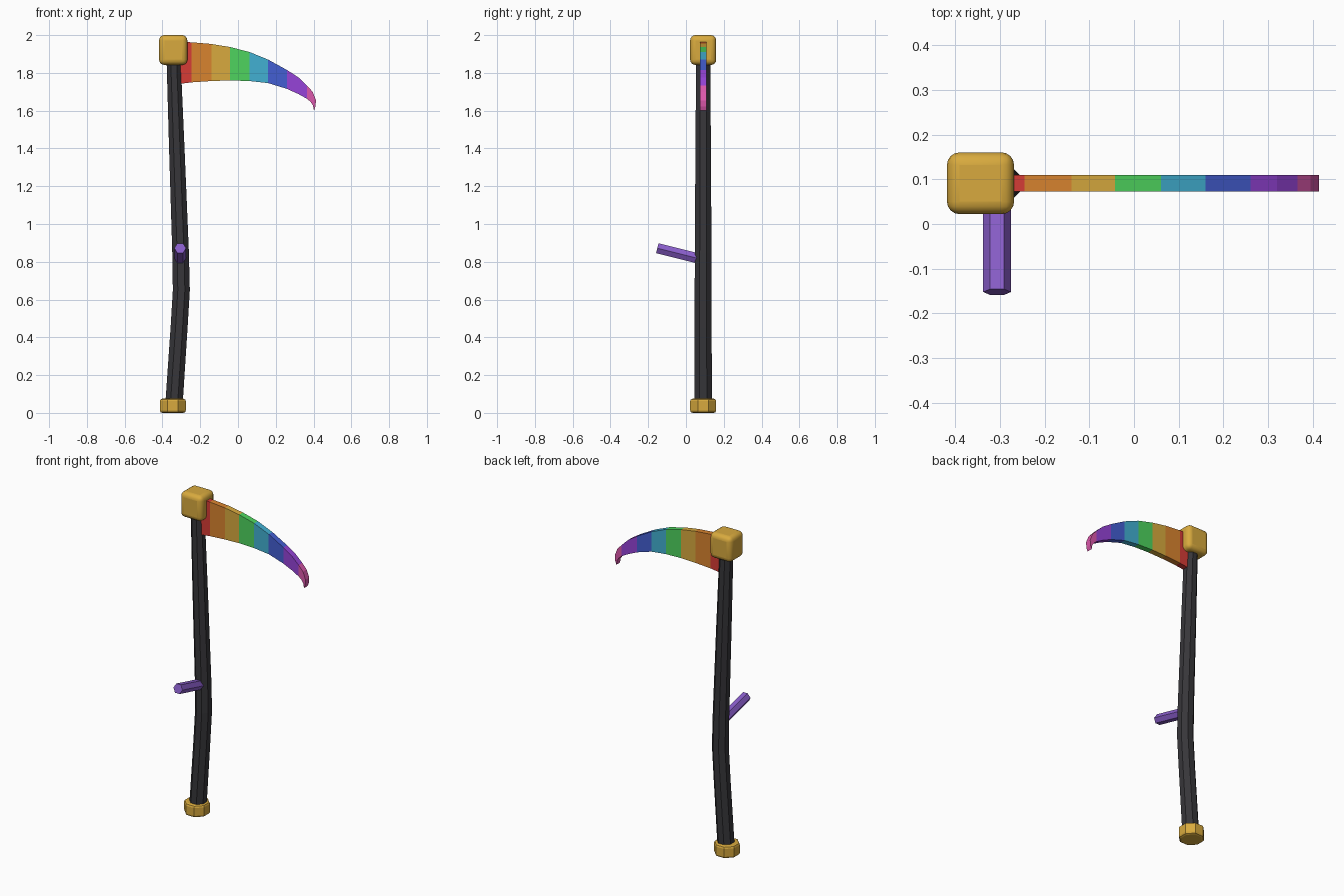
import bpy, bmesh, math
from mathutils import Matrix, Vector

cube = bpy.data.objects.get("Cube")
if cube:
    bpy.data.objects.remove(cube, do_unlink=True)

Y = 0.091  # depth of the shaft and blade


def linear(c):
    return c / 12.92 if c <= 0.04045 else ((c + 0.055) / 1.055) ** 2.4


def material(name, hex_code):
    rgb = [linear(int(hex_code[i:i + 2], 16) / 255) for i in (0, 2, 4)]
    m = bpy.data.materials.new(name)
    m.use_nodes = True
    m.diffuse_color = (*rgb, 1)
    m.node_tree.nodes["Principled BSDF"].inputs["Base Color"].default_value = (*rgb, 1)
    return m


gold = material("gold", "d8aa3e")
charcoal = material("charcoal", "37363a")
violet = material("handle violet", "8a5ecb")
red = material("red", "d63c36")
orange = material("orange", "d9842f")
green = material("green", "4ed45e")
cyan = material("cyan", "42b0d2")
blue = material("blue", "445ed2")
purple = material("purple", "9644d8")
pink = material("pink", "dc58ac")


def finish(name, bm, mats):
    bmesh.ops.recalc_face_normals(bm, faces=bm.faces)
    mesh = bpy.data.meshes.new(name)
    bm.to_mesh(mesh)
    bm.free()
    for m in mats:
        mesh.materials.append(m)
    obj = bpy.data.objects.new(name, mesh)
    bpy.context.collection.objects.link(obj)
    return obj


def loft(bm, rings):
    """Skin a list of equal vertex rings and cap both ends."""
    loops = [[bm.verts.new(p) for p in ring] for ring in rings]
    for a, b in zip(loops, loops[1:]):
        n = len(a)
        for i in range(n):
            bm.faces.new((a[i], a[(i + 1) % n], b[(i + 1) % n], b[i]))
    bm.faces.new(loops[0][::-1])
    bm.faces.new(loops[-1])


def octagon(x, z, apothem):
    r = apothem / math.cos(math.pi / 8)
    angles = [(i + 0.5) * math.pi / 4 for i in range(8)]
    return [(x + r * math.cos(a), Y + r * math.sin(a), z) for a in angles]


def bevel(obj, width, segments):
    mod = obj.modifiers.new("Bevel", "BEVEL")
    mod.width = width
    mod.segments = segments
    mod.limit_method = "ANGLE"
    mod.angle_limit = math.radians(60)


# Bent octagonal shaft: x, z, apothem
bm = bmesh.new()
path = [(-0.34, 0.03, 0.046), (-0.312, 0.45, 0.045), (-0.3, 0.65, 0.045),
        (-0.304, 0.85, 0.044), (-0.324, 1.4, 0.041), (-0.342, 1.9, 0.037)]
loft(bm, [octagon(*p) for p in path])
finish("shaft", bm, [charcoal])

# Octagonal foot cap
bm = bmesh.new()
loft(bm, [octagon(-0.345, z, 0.069) for z in (0, 0.075)])
bevel(finish("foot_cap", bm, [gold]), 0.013, 2)

# Rounded head block
bm = bmesh.new()
bmesh.ops.create_cube(bm, size=1, matrix=Matrix.Translation((-0.343, Y, 1.921))
                      @ Matrix.Diagonal((0.15, 0.138, 0.158, 1)))
head = finish("head_block", bm, [gold])
bevel(head, 0.028, 4)
bpy.context.view_layer.objects.active = head
head.select_set(True)
bpy.ops.object.shade_smooth_by_angle(angle=math.radians(40))
head.select_set(False)

# Six-sided side handle, tilted up towards its outer end
bm = bmesh.new()
inner, outer = Vector((-0.306, Y, 0.811)), Vector((-0.306, -0.152, 0.872))
axis = (outer - inner).normalized()
side = Vector((1, 0, 0))
up = side.cross(axis)
spokes = [0.031 * (side * math.cos(i * math.pi / 3) + up * math.sin(i * math.pi / 3))
          for i in range(6)]
loft(bm, [[end + s for s in spokes] for end in (inner, outer)])
finish("side_handle", bm, [violet])

# Curved blade: spine x, spine z, edge x, edge z
stations = [(-0.34, 1.964, -0.34, 1.738), (-0.245, 1.962, -0.245, 1.75),
            (-0.14, 1.953, -0.14, 1.757), (-0.043, 1.937, -0.043, 1.76),
            (0.06, 1.911, 0.06, 1.757), (0.16, 1.87, 0.16, 1.746),
            (0.26, 1.815, 0.26, 1.715), (0.32, 1.776, 0.32, 1.688),
            (0.365, 1.733, 0.365, 1.663), (0.395, 1.7, 0.385, 1.646),
            (0.413, 1.655, 0.397, 1.628), (0.41, 1.622, 0.402, 1.6)]
half = 0.018
bm = bmesh.new()
loft(bm, [[(sx, Y - half, sz), (sx, Y + half, sz), (ex, Y + half, ez), (ex, Y - half, ez)]
          for sx, sz, ex, ez in stations])
# Colour bands along the blade
limits = [-0.245, -0.14, -0.043, 0.06, 0.16, 0.26, 0.365]
for f in bm.faces:
    x = f.calc_center_median().x
    f.material_index = sum(x > limit for limit in limits)
finish("blade", bm, [red, orange, gold, green, cyan, blue, purple, pink])
